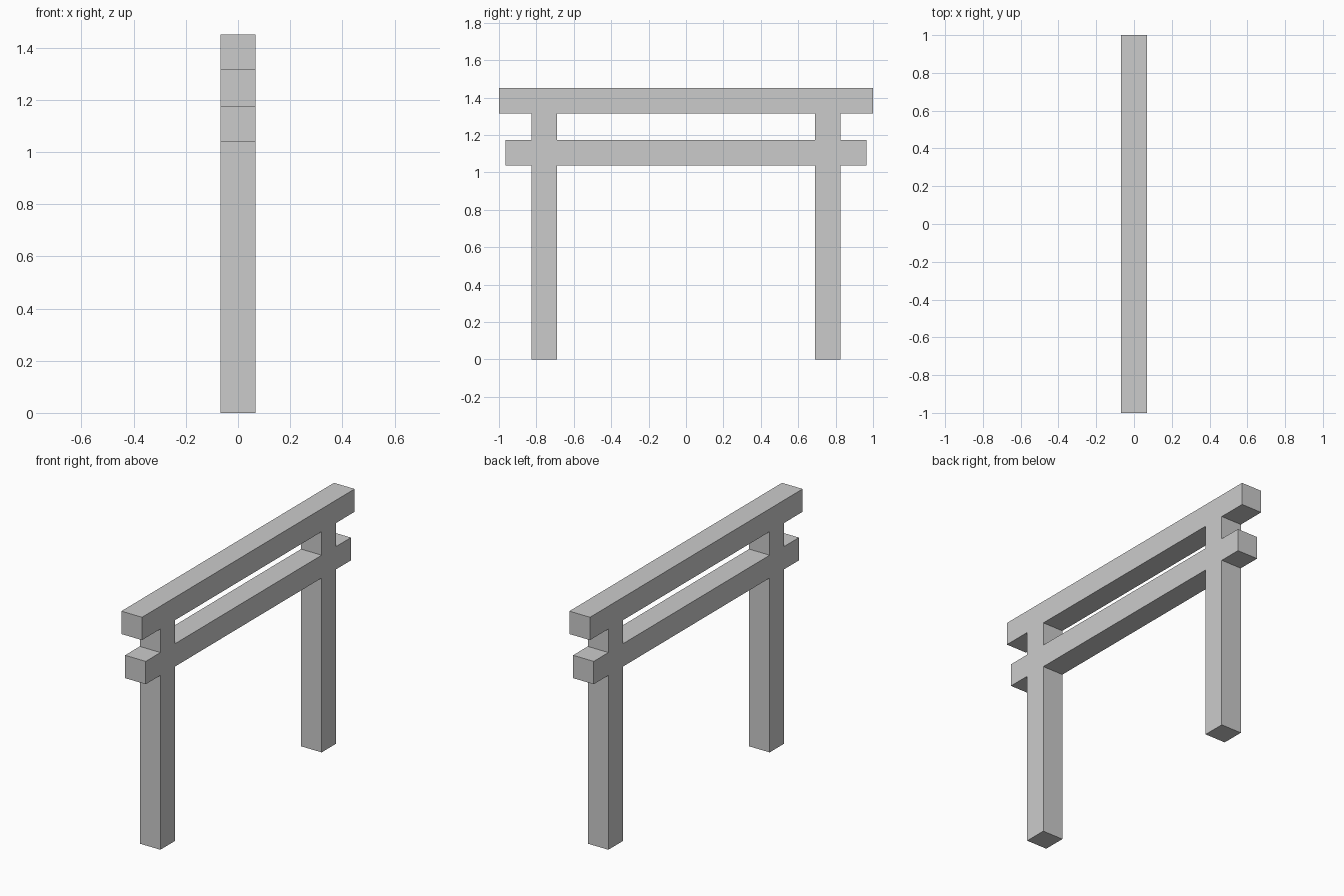
import bpy, bmesh

if "Cube" in bpy.data.objects:
    bpy.data.objects.remove(bpy.data.objects["Cube"])

HALF_DEPTH = 0.068
Y = [-1.0, -0.965, -0.827, -0.69, 0.69, 0.827, 0.965, 1.0]
Z = [0.0, 1.038, 1.174, 1.314, 1.45]

# Timbers as rectangles (y min, y max, z min, z max) in the side profile
timbers = [
    (-0.827, -0.69, 0.0, 1.45),    # left post
    (0.69, 0.827, 0.0, 1.45),      # right post
    (-0.965, 0.965, 1.038, 1.174), # lower tie beam
    (-1.0, 1.0, 1.314, 1.45),      # top beam
]


def solid(y, z):
    return any(a < y < b and c < z < d for a, b, c, d in timbers)


# Fill the flat gate profile with clean quads sharing their corners
bm = bmesh.new()
grid = {}


def corner(i, j):
    if (i, j) not in grid:
        grid[i, j] = bm.verts.new((-HALF_DEPTH, Y[i], Z[j]))
    return grid[i, j]


for i in range(len(Y) - 1):
    for j in range(len(Z) - 1):
        if solid((Y[i] + Y[i + 1]) / 2, (Z[j] + Z[j + 1]) / 2):
            bm.faces.new([corner(i, j), corner(i + 1, j),
                          corner(i + 1, j + 1), corner(i, j + 1)])

# Extrude the profile to the timber depth, keeping the back face
result = bmesh.ops.extrude_face_region(bm, geom=bm.faces[:], use_keep_orig=True)
moved = [g for g in result["geom"] if isinstance(g, bmesh.types.BMVert)]
bmesh.ops.translate(bm, verts=moved, vec=(2 * HALF_DEPTH, 0, 0))
bmesh.ops.recalc_face_normals(bm, faces=bm.faces[:])

# Gate object
mesh = bpy.data.meshes.new("gate_frame")
bm.to_mesh(mesh)
bm.free()
gate = bpy.data.objects.new("gate_frame", mesh)
bpy.context.collection.objects.link(gate)
